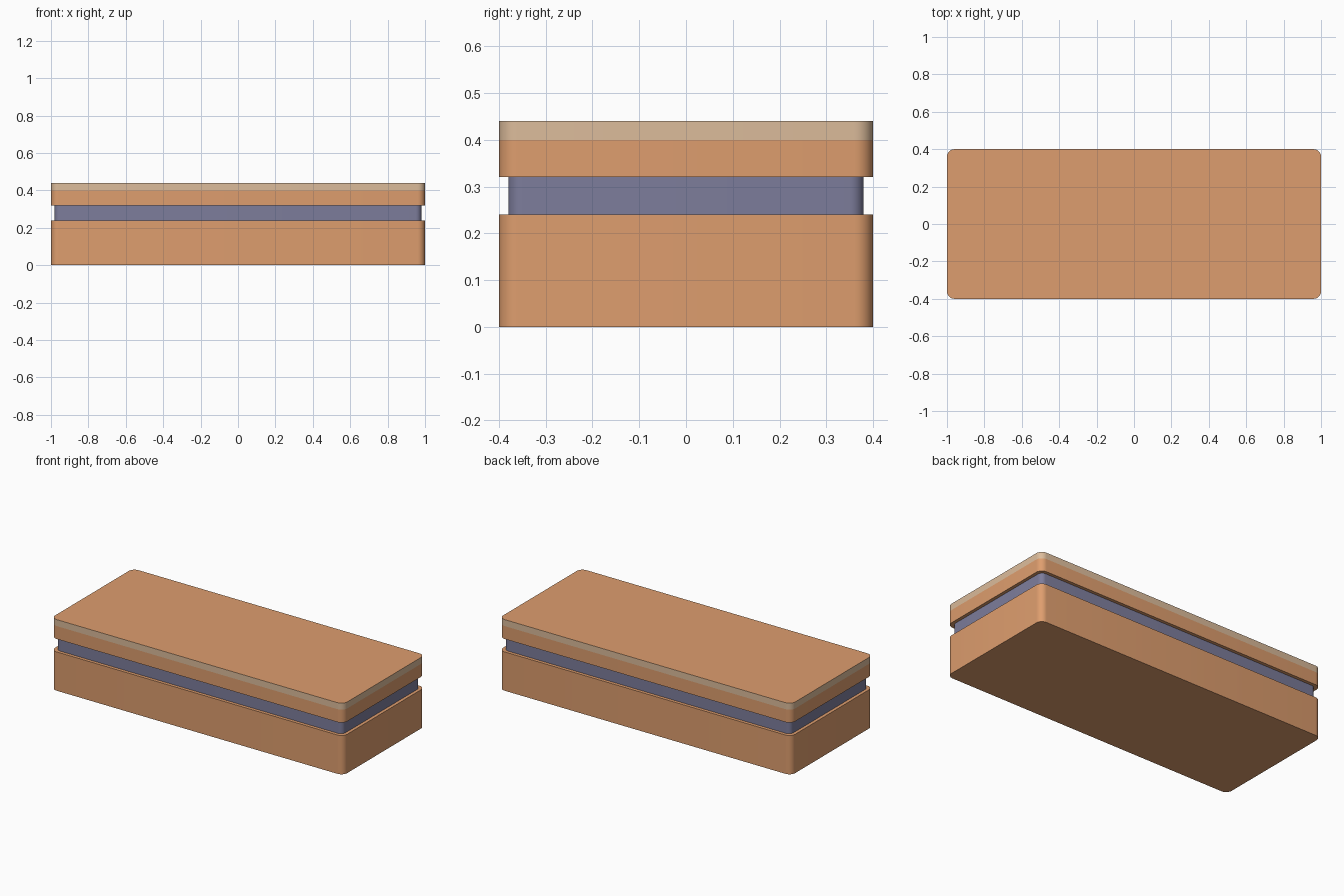
import bpy, bmesh, math

if "Cube" in bpy.data.objects:
    bpy.data.objects.remove(bpy.data.objects["Cube"])


def material(name, rgb):
    m = bpy.data.materials.new(name)
    m.diffuse_color = (*rgb, 1)
    m.use_nodes = True
    m.node_tree.nodes["Principled BSDF"].inputs["Base Color"].default_value = m.diffuse_color
    return m


ORANGE = material("orange", (0.73, 0.34, 0.156))
SLATE = material("slate", (0.205, 0.205, 0.33))
BEIGE = material("beige", (0.716, 0.503, 0.328))


def rounded_slab(name, hx, hy, z0, z1, radius, mat, top_mat=None, segments=8):
    """Extrude a rounded rectangle from z0 to z1."""
    bm = bmesh.new()
    outline = []
    for i, (sx, sy) in enumerate([(1, 1), (-1, 1), (-1, -1), (1, -1)]):
        for k in range(segments + 1):
            a = math.pi / 2 * (i + k / segments)
            outline.append(bm.verts.new((sx * (hx - radius) + radius * math.cos(a),
                                         sy * (hy - radius) + radius * math.sin(a), z0)))
    base = bm.faces.new(outline)
    ext = bmesh.ops.extrude_face_region(bm, geom=[base], use_keep_orig=True)
    top = [v for v in ext["geom"] if isinstance(v, bmesh.types.BMVert)]
    bmesh.ops.translate(bm, verts=top, vec=(0, 0, z1 - z0))
    bmesh.ops.recalc_face_normals(bm, faces=bm.faces)
    if top_mat:
        for f in bm.faces:
            f.material_index = int(f.normal.z > 0.9)
    mesh = bpy.data.meshes.new(name)
    bm.to_mesh(mesh)
    bm.free()
    mesh.materials.append(mat)
    if top_mat:
        mesh.materials.append(top_mat)
    obj = bpy.data.objects.new(name, mesh)
    bpy.context.collection.objects.link(obj)
    bpy.ops.object.select_all(action='DESELECT')
    obj.select_set(True)
    bpy.context.view_layer.objects.active = obj
    bpy.ops.object.shade_smooth_by_angle(angle=math.radians(30))
    return obj


# Lower body
rounded_slab("lower_body", 1.0, 0.4, 0.0, 0.24, 0.04, ORANGE)
# Recessed band between the two halves
rounded_slab("recessed_band", 0.98, 0.38, 0.24, 0.32, 0.03, SLATE)
# Lid, with a pale edge below its top face
rounded_slab("lid", 1.0, 0.4, 0.32, 0.40, 0.04, ORANGE)
rounded_slab("lid_edge", 1.0, 0.4, 0.40, 0.44, 0.04, BEIGE, ORANGE)
